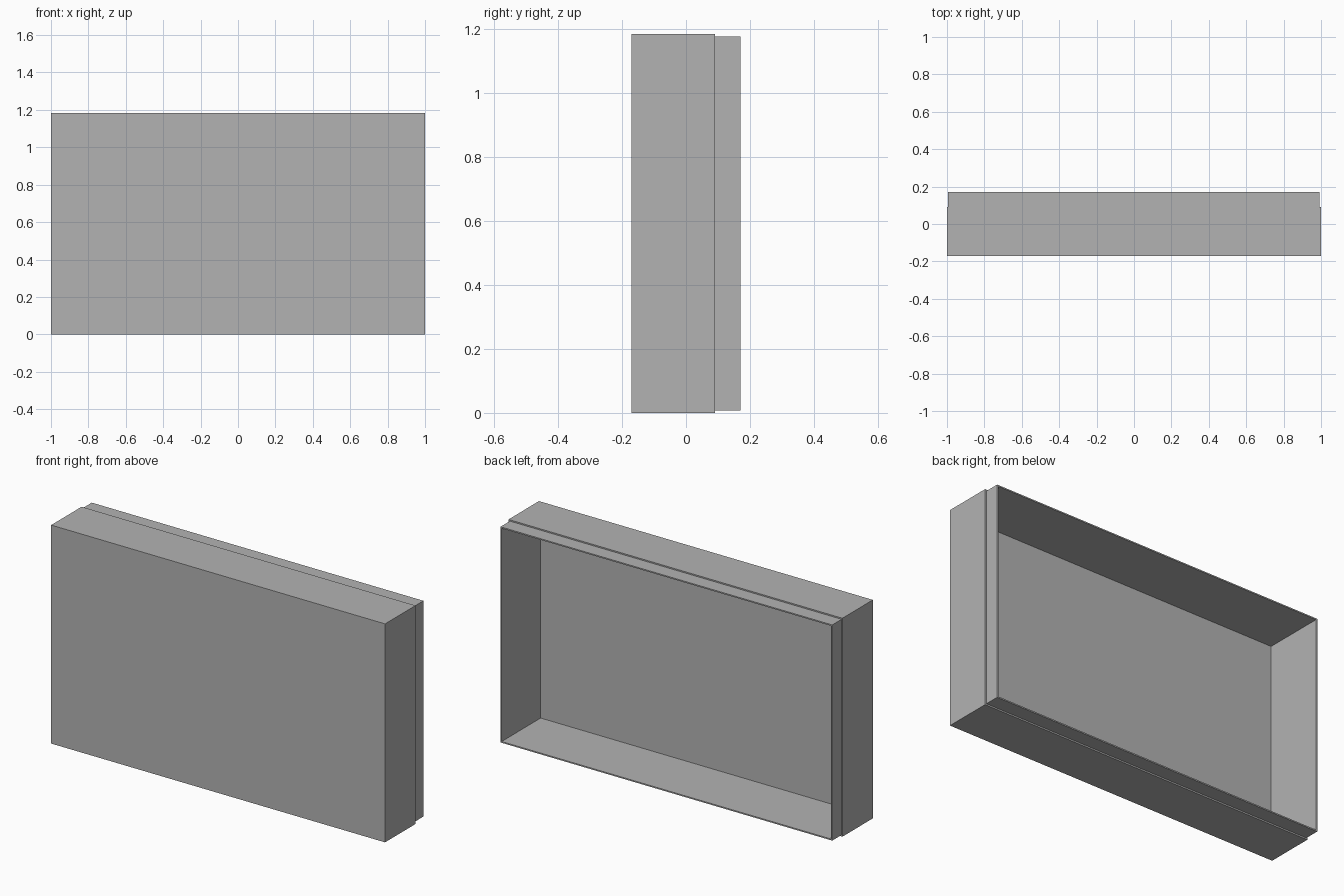
import bpy, bmesh

cube = bpy.data.objects.get("Cube")
if cube:
    bpy.data.objects.remove(cube, do_unlink=True)

grey = bpy.data.materials.new("plain grey")
grey.use_nodes = True
grey.diffuse_color = (0.45, 0.45, 0.45, 1)
grey.node_tree.nodes["Principled BSDF"].inputs["Base Color"].default_value = grey.diffuse_color

# Rectangles as (left, right, bottom, top)
OUTER = (-1.0, 1.0, 0.0, 1.183)
LIP = (-0.995, 0.992, 0.008, 1.176)
INNER = (-0.988, 0.985, 0.015, 1.169)
FRONT, FLOOR, STEP, BACK = -0.17, -0.163, 0.09, 0.17


def skin_loops(name, loops, closed=False):
    """Join rectangular loops in order; cap the ends or close the ring."""
    bm = bmesh.new()
    rings = []
    for (x0, x1, z0, z1), y in loops:
        corners = ((x0, z0), (x1, z0), (x1, z1), (x0, z1))
        rings.append([bm.verts.new((x, y, z)) for x, z in corners])
    pairs = list(zip(rings, rings[1:]))
    if closed:
        pairs.append((rings[-1], rings[0]))
    else:
        bm.faces.new(rings[0])
        bm.faces.new(rings[-1])
    for a, b in pairs:
        for i in range(4):
            j = (i + 1) % 4
            bm.faces.new((a[i], a[j], b[j], b[i]))
    bmesh.ops.recalc_face_normals(bm, faces=bm.faces)
    mesh = bpy.data.meshes.new(name)
    bm.to_mesh(mesh)
    bm.free()
    mesh.materials.append(grey)
    obj = bpy.data.objects.new(name, mesh)
    bpy.context.collection.objects.link(obj)
    return obj


# Front cover: shallow tray open to the back
skin_loops("front_cover", [(OUTER, FRONT), (OUTER, STEP), (LIP, STEP), (LIP, FLOOR)])

# Inner frame: thin sleeve that stands out behind the cover
skin_loops("inner_frame", [(LIP, FLOOR), (LIP, BACK), (INNER, BACK), (INNER, FLOOR)], closed=True)
